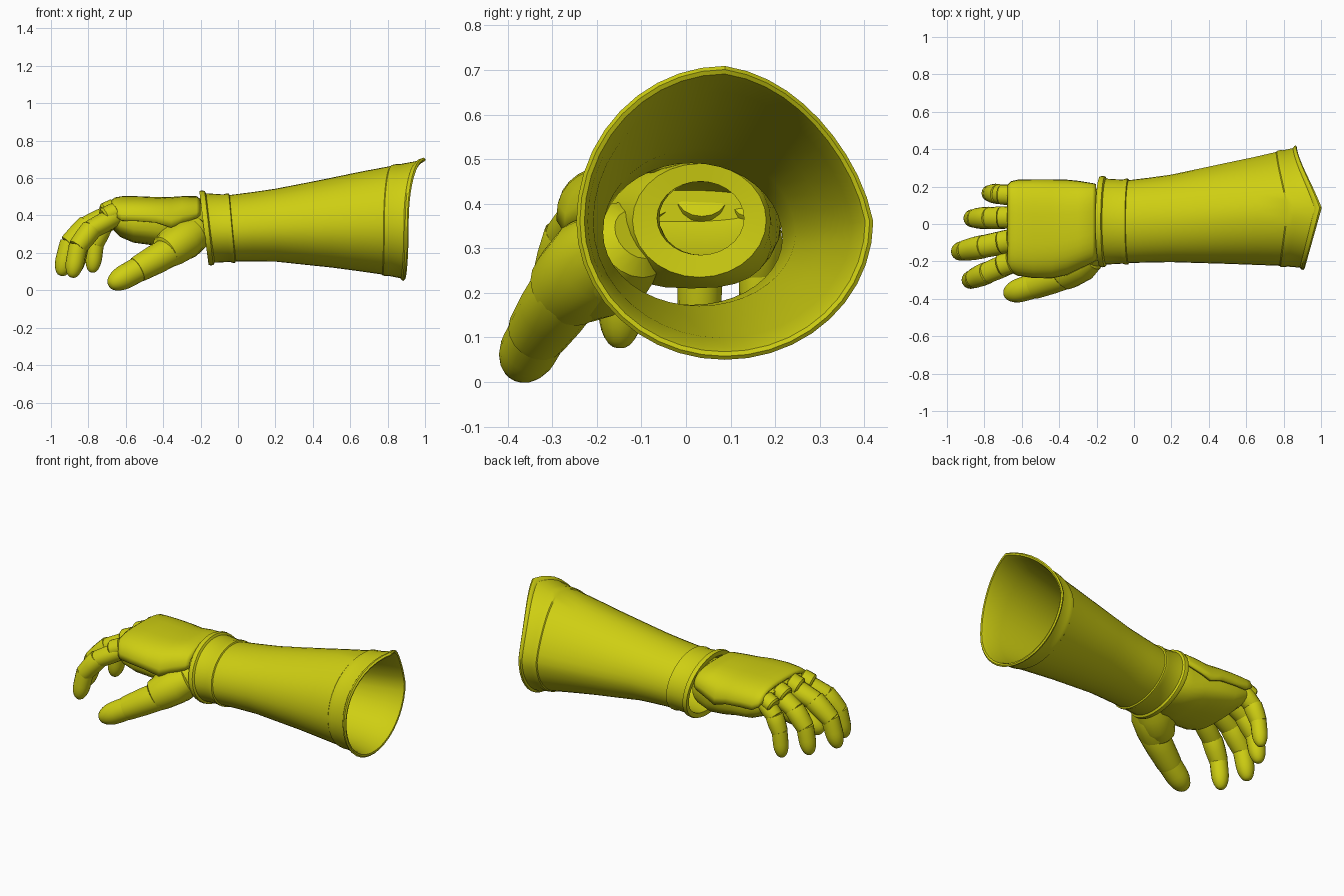
import bpy, bmesh, math
from mathutils import Vector

if "Cube" in bpy.data.objects:
    bpy.data.objects.remove(bpy.data.objects["Cube"])

mat = bpy.data.materials.new("olive_yellow")
mat.diffuse_color = (0.62, 0.62, 0.006, 1)
mat.use_nodes = True
mat.node_tree.nodes["Principled BSDF"].inputs["Base Color"].default_value = mat.diffuse_color


def loft(name, rings, closed=True, cap0=False, cap1=False, thick=0.0, loop=False, angle=35):
    """Skin a list of equal-length point rings."""
    bm = bmesh.new()
    vs = [[bm.verts.new(p) for p in r] for r in rings]
    n = len(rings[0])
    pairs = list(zip(vs, vs[1:])) + ([(vs[-1], vs[0])] if loop else [])
    for a, b in pairs:
        for i in range(n if closed else n - 1):
            j = (i + 1) % n
            bm.faces.new((a[i], a[j], b[j], b[i]))
    if cap0:
        bm.faces.new(vs[0])
    if cap1:
        bm.faces.new(vs[-1])
    bmesh.ops.recalc_face_normals(bm, faces=bm.faces)
    me = bpy.data.meshes.new(name)
    bm.to_mesh(me)
    bm.free()
    me.materials.append(mat)
    ob = bpy.data.objects.new(name, me)
    bpy.context.collection.objects.link(ob)
    if thick:
        m = ob.modifiers.new("thickness", 'SOLIDIFY')
        m.thickness, m.offset = thick, 0
    bpy.ops.object.select_all(action='DESELECT')
    ob.select_set(True)
    bpy.context.view_layer.objects.active = ob
    bpy.ops.object.shade_smooth_by_angle(angle=math.radians(angle))
    return ob


def lerp_table(table, x):
    for a, b in zip(table, table[1:]):
        if x <= b[0]:
            t = max(0, (x - a[0]) / (b[0] - a[0]))
            return [p + (q - p) * t for p, q in zip(a[1:], b[1:])]
    return table[-1][1:]


# Forearm: x, y min, y max, z min, z max
ARM = [(-0.19, -.212, .238, .152, .515), (-.03, -.207, .232, .157, .507),
       (.2, -.202, .262, .155, .54), (.5, -.213, .328, .122, .602),
       (.8, -.224, .388, .083, .668), (.92, -.234, .408, .062, .697)]


def arm_ring(x, grow, n=40):
    y0, y1, z0, z1 = lerp_table(ARM, x)
    cy, cz, flare = (y0 + y1) / 2, z0 + (z1 - z0) * .47, max(0, min(1, x / .9))
    pts = []
    for i in range(n):
        a = 2 * math.pi * i / n
        c, s = math.cos(a), math.sin(a)
        k = 1 - .10 * flare * max(0, math.cos(2 * (a - math.pi / 4)) if a < math.pi / 2 else 0)
        ry = (y1 - y0) / 2 + grow
        rz = (z1 - cz if s > 0 else cz - z0) + grow
        # slanted wrist edge, peaked flare edge
        dx = -.025 * s * max(0, 1 - (x + .19) / .5)
        peak = (1 - abs(c)) if s > 0 else 0
        dx += max(0, (x - .5) / .42) ** 2 * (.108 * peak - .02 * c - .035)
        pts.append((x + dx, cy + ry * c * k, cz + rz * s * (.3 + .7 * k)))
    return pts


arm_profile = [(-.18, .004), (-.182, .016), (-.17, .02), (-.155, .018), (-.148, .006), (-.06, .004),
               (-.045, .010), (-.032, .010), (-.028, .002), (.08, .001), (.2, .002), (.35, .001), (.5, 0),
               (.65, 0), (.785, 0), (.79, .005), (.815, .005), (.83, .001), (.9, .001),
               (.908, .010), (.92, .012), (.928, .004), (.925, -.006),
               (.9, -.012), (.8, -.016), (.5, -.016), (.2, -.016), (-.03, -.016), (-.18, -.012)]
loft("forearm_guard", [arm_ring(x, g) for x, g in arm_profile], loop=True)


# Superellipse slice of the hand
def slice_x(x, y0, y1, z0, z1, n=28, p=.75):
    f = lambda v: math.copysign(abs(v) ** p, v)
    return [(x, (y0 + y1) / 2 + (y1 - y0) / 2 * f(math.cos(2 * math.pi * i / n)),
             (z0 + z1) / 2 + (z1 - z0) / 2 * f(math.sin(2 * math.pi * i / n))) for i in range(n)]


# Palm: hollow shell with a wrist socket
loft("palm", [slice_x(-.64, -.2, .16, .36, .43), slice_x(-.56, -.22, .185, .29, .445),
              slice_x(-.4, -.19, .17, .27, .45), slice_x(-.3, -.12, .15, .25, .455),
              slice_x(-.24, -.06, .13, .285, .45, p=1), slice_x(-.175, -.065, .13, .285, .45, p=1),
              slice_x(-.17, -.12, .18, .235, .49, p=1), slice_x(-.19, -.13, .19, .228, .493, p=.95),
              slice_x(-.27, -.17, .195, .21, .485), slice_x(-.36, -.215, .205, .22, .48),
              slice_x(-.45, -.24, .212, .24, .475), slice_x(-.56, -.25, .215, .255, .47),
              slice_x(-.63, -.25, .205, .285, .465), slice_x(-.68, -.24, .195, .335, .455)],
     cap0=True, cap1=True)

# Back-of-hand plate: x, y min, y max, lower edge z, top z
PLATE = [(-.205, -.185, .205, .40, .480), (-.225, -.2, .21, .385, .495), (-.3, -.235, .222, .360, .494),
         (-.36, -.265, .228, .335, .490), (-.44, -.282, .23, .362, .490), (-.54, -.28, .23, .37, .494),
         (-.62, -.268, .228, .372, .494), (-.655, -.25, .22, .395, .488), (-.672, -.225, .2, .42, .475)]


def arch(x, y0, y1, zl, zt, n=18):
    pts = []
    for i in range(n + 1):
        a = math.pi * i / n
        c, s = math.cos(a), math.sin(a)
        pts.append((x, (y0 + y1) / 2 + (y1 - y0) / 2 * math.copysign(abs(c) ** .7, c),
                    zl + (zt - zl) * s ** .75))
    return pts


loft("back_of_hand_plate", [arch(*s) for s in PLATE], closed=False, thick=.018, angle=40)


# Tapered round segment between two points; profile is (fraction, radius)
def segment(name, p0, p1, profile, n=16, flat=1.0):
    p0, p1 = Vector(p0), Vector(p1)
    d = (p1 - p0).normalized()
    side = Vector((0, 1, 0))
    side = (side - d * side.dot(d)).normalized()
    up = d.cross(side)
    rings = []
    for t, r in profile:
        c = p0.lerp(p1, t)
        rings.append([c + side * (r * math.cos(2 * math.pi * i / n)) +
                      up * (r * flat * math.sin(2 * math.pi * i / n)) for i in range(n)])
    return loft(name, rings, cap0=True, cap1=True)


def plate_profile(a, b):
    return [(-.06, a * .8), (-.05, a * .97), (0, a), (.5, (a + b) / 2 + .002), (.98, b), (1.05, b * .97), (1.07, b * .8)]


def tip_profile(r):
    return [(-.05, r * .8), (-.04, r * .98), (.05, r)] + \
        [(.45 + .55 * math.sin(a), r * (.12 + .86 * math.cos(a))) for a in [i * math.pi / 14 for i in range(8)]]


# Fingers: start y, end y, radius, joints as (x, z)
FINGERS = {
    "index_finger": (-.205, -.305, .060, [(-.655, .395), (-.785, .325), (-.855, .235), (-.888, .068)]),
    "middle_finger": (-.09, -.150, .063, [(-.655, .415), (-.805, .345), (-.90, .252), (-.948, .078)]),
    "ring_finger": (.035, .030, .060, [(-.655, .412), (-.775, .34), (-.845, .25), (-.878, .085)]),
    "little_finger": (.155, .165, .054, [(-.655, .40), (-.725, .335), (-.762, .25), (-.780, .095)]),
}
for name, (ya, yb, r, joints) in FINGERS.items():
    xs = joints[0][0], joints[-1][0]
    pts = [(x, ya + (yb - ya) * (x - xs[0]) / (xs[1] - xs[0]), z) for x, z in joints]
    segment(name + "_base", pts[0], pts[1], plate_profile(r * .98, r * .96), flat=.9)
    segment(name + "_middle", pts[1], pts[2], plate_profile(r * 1.0, r * .9), flat=.95)
    segment(name + "_tip", pts[2], pts[3], tip_profile(r * .84))
    # raised knuckle plate over the first joint
    k = Vector(pts[0]) + Vector((-.005, 0, .022))
    segment(name + "_knuckle", k, k + Vector((-.062, (yb - ya) * .2, -.026)),
            [(-.1, r * .75), (0, r), (.85, r * .98), (1, r * .8)], flat=.85)

# Thumb: palm mound, cuff plate, two segments
segment("thumb_mound", (-.205, -.115, .325), (-.40, -.25, .205),
        [(-.05, .06), (.05, .095), (.4, .112), (.75, .102), (1, .082), (1.1, .05)], n=20)
segment("thumb_base_plate", (-.24, -.175, .30), (-.385, -.27, .205),
        [(-.15, .06), (-.08, .085), (.3, .105), (.8, .098), (1, .09), (1.05, .075)], n=20)
segment("thumb_middle", (-.36, -.265, .21), (-.53, -.33, .115), plate_profile(.082, .071), n=20)
segment("thumb_tip", (-.515, -.325, .122), (-.69, -.378, .026), tip_profile(.067), n=20)
